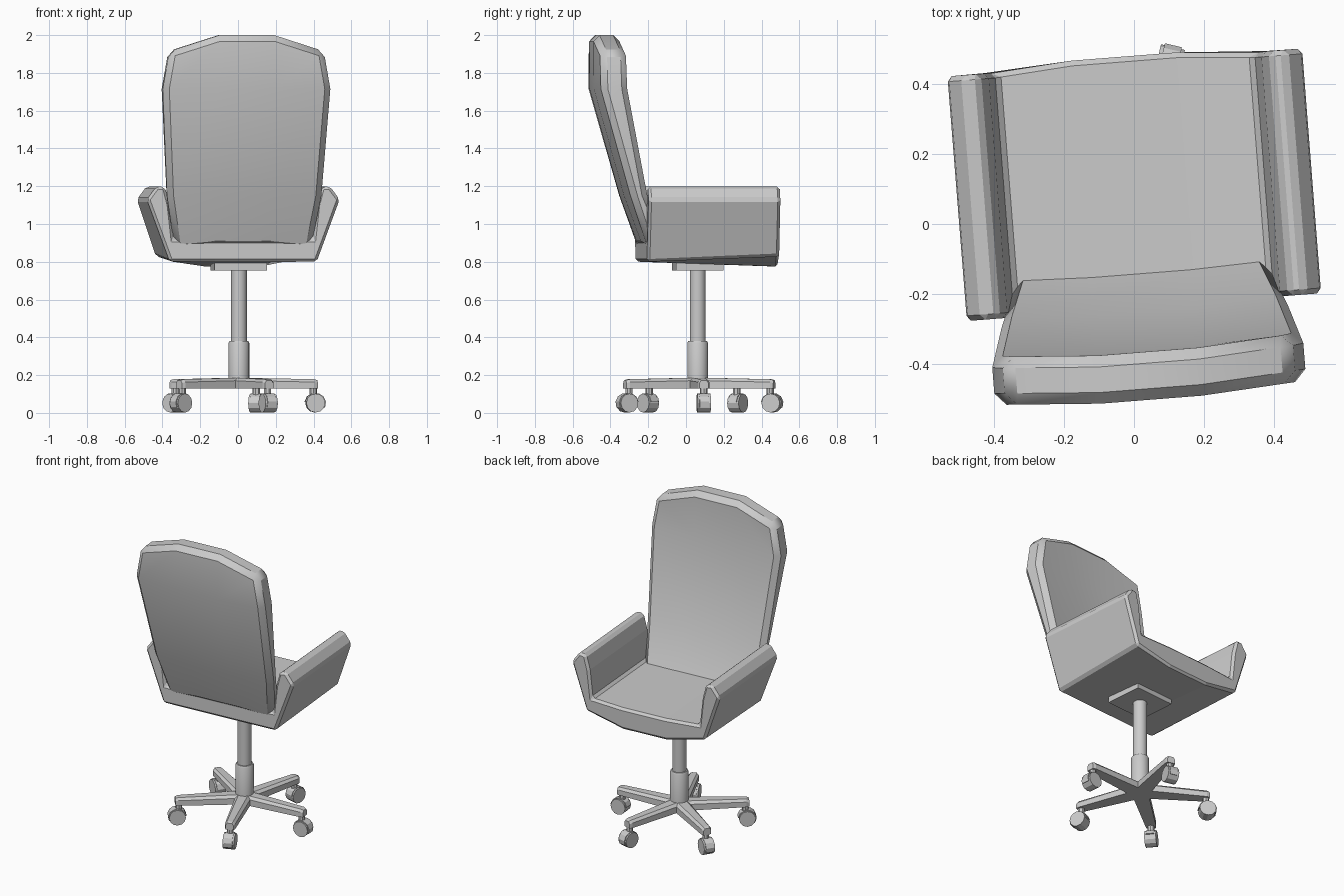
import bpy, bmesh, math
from mathutils import Matrix, Vector

if "Cube" in bpy.data.objects:
    bpy.data.objects.remove(bpy.data.objects["Cube"])

# whole chair is turned slightly about its column
FRAME = Matrix.Translation((0.005, 0.062, 0)) @ Matrix.Rotation(math.radians(4.5), 4, 'Z')


def make(name, verts, faces, bevel=0, spin=0, smooth=None):
    mesh = bpy.data.meshes.new(name)
    mesh.from_pydata([Vector(v) for v in verts], [], faces)
    bm = bmesh.new()
    bm.from_mesh(mesh)
    bmesh.ops.recalc_face_normals(bm, faces=bm.faces)
    bm.to_mesh(mesh)
    bm.free()
    ob = bpy.data.objects.new(name, mesh)
    bpy.context.collection.objects.link(ob)
    ob.matrix_world = FRAME @ Matrix.Rotation(spin, 4, 'Z')
    if bevel:
        mod = ob.modifiers.new("bevel", 'BEVEL')
        mod.width = bevel
        mod.segments = 1
        mod.limit_method = 'ANGLE'
        mod.angle_limit = math.radians(40)
    if smooth:
        bpy.ops.object.select_all(action='DESELECT')
        ob.select_set(True)
        bpy.context.view_layer.objects.active = ob
        bpy.ops.object.shade_smooth_by_angle(angle=math.radians(smooth))
    return ob


def loft(name, rings, **kw):
    n = len(rings[0])
    verts = [p for r in rings for p in r]
    faces = [(k * n + i, k * n + (i + 1) % n, (k + 1) * n + (i + 1) % n, (k + 1) * n + i)
             for k in range(len(rings) - 1) for i in range(n)]
    faces += [tuple(range(n)), tuple(range(len(verts) - n, len(verts)))]
    return make(name, verts, faces, **kw)


def ngon(r, n, z, cx=0):
    return [(cx + r * math.cos(2 * math.pi * i / n), r * math.sin(2 * math.pi * i / n), z)
            for i in range(n)]


# seat shell with both arms: one U section lofted from back to front
def u_section(v, low, corner, hw, bulge):
    half = [(0.15, low), (hw, corner), (0.512, 1.13), (0.46, 1.2), (0.415, 1.195),
            (0.39, 1.1), (0.37, 0.92), (0.15, 0.915)]
    pts = half + [(-u, z) for u, z in reversed(half)]
    return [(u, v + (bulge if abs(u) < 0.2 else 0), z) for u, z in pts]


loft("seat_and_arms", [u_section(-0.30, 0.80, 0.80, 0.39, 0),
                       u_section(0.40, 0.775, 0.83, 0.412, 0.017)], bevel=0.015)

# backrest: rear and front grids joined around the edge, then chamfered
rows = [  # half width, outer z, inner z, rear v, front v
    (0.36, 0.86, 0.88, -0.285, -0.17),
    (0.41, 1.15, 1.15, -0.385, -0.295),
    (0.445, 1.715, 1.715, -0.545, -0.405),
    (0.41, 1.915, 2.0, -0.547, -0.41)]
verts, faces = [], []
for side in (3, 4):
    for row in rows:
        hw, zo, zi = row[:3]
        for u, z, bow in ((-hw, zo, 0), (-0.145, zi, 0.018), (0.145, zi, 0.018), (hw, zo, 0)):
            verts.append((u, row[side] - bow, z))
for o in (0, 16):
    faces += [(o + r * 4 + c, o + r * 4 + c + 1, o + r * 4 + c + 5, o + r * 4 + c + 4)
              for r in range(3) for c in range(3)]
rim = [0, 1, 2, 3, 7, 11, 15, 14, 13, 12, 8, 4]
for a, b in zip(rim, rim[1:] + rim[:1]):
    faces.append((a, b, b + 16, a + 16))
make("backrest", verts, faces, bevel=0.032, smooth=25)

# mounting plate, column and sleeve
loft("mounting_plate", [[(-0.14, -0.125, z), (0.14, -0.125, z), (0.14, 0.125, z), (-0.14, 0.125, z)]
                        for z in (0.755, 0.80)])
loft("column", [ngon(0.042, 20, z) for z in (0.17, 0.78)], smooth=40)
loft("column_sleeve", [ngon(0.055, 20, z) for z in (0.15, 0.37)] + [ngon(0.05, 20, 0.38)], smooth=40)


# extruded side profile across the rolling axis
def slab(name, prof, width, spin):
    loft(name, [[(x, y, z) for x, z in prof] for y in (-width / 2, width / 2)], spin=spin)


for k in range(5):
    spin = k * math.tau / 5

    # star leg, tapering outward
    def leg_ring(x, w, top):
        return [(x, -w, 0.13), (x, w, 0.13), (x, w, top - 0.015),
                (x, w * 0.6, top), (x, -w * 0.6, top), (x, -w, top - 0.015)]
    loft(f"base_leg_{k}", [leg_ring(-0.01, 0.05, 0.187), leg_ring(0.40, 0.031, 0.178),
                           leg_ring(0.417, 0.024, 0.172)], spin=spin)

    # caster: stem, wheel and hood
    loft(f"caster_stem_{k}", [ngon(0.02, 8, z, 0.395) for z in (0.09, 0.135)], spin=spin)
    wheel = [(0.405 + 0.05 * math.cos(a * math.tau / 12), 0.052 + 0.05 * math.sin(a * math.tau / 12))
             for a in range(12)]
    slab(f"caster_wheel_{k}", wheel, 0.07, spin)
    hood = [(0.405 + 0.056 * math.cos(math.radians(a)), 0.052 + 0.054 * math.sin(math.radians(a)))
            for a in range(-25, 206, 33)]
    slab(f"caster_hood_{k}", hood, 0.05, spin)
